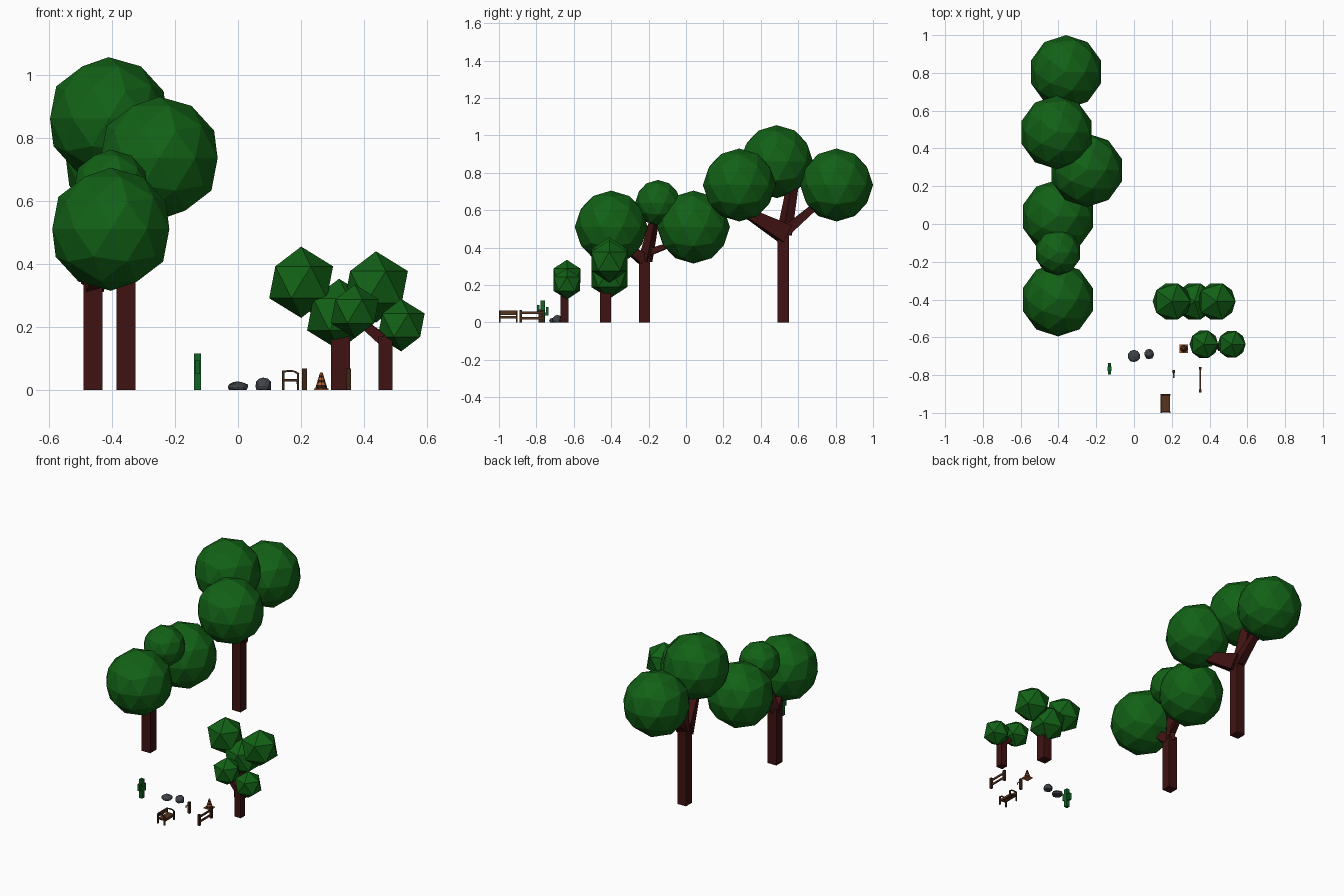
import bpy, bmesh, math, random
from mathutils import Vector, Matrix

random.seed(3)

def material(name, r, g, b):
    m = bpy.data.materials.new(name)
    m.diffuse_color = (r, g, b, 1)
    return m

LEAF = material("leaf", 0.006, 0.12, 0.008)
BARK = material("bark", 0.05, 0.006, 0.006)
CACTUS = material("cactus_green", 0.006, 0.12, 0.02)
WOOD = material("wood", 0.09, 0.035, 0.012)
DARK_WOOD = material("dark_wood", 0.05, 0.018, 0.008)
STONE = material("stone", 0.05, 0.055, 0.065)
ORANGE = material("orange", 0.45, 0.12, 0.03)
BLACK = material("dark_band", 0.03, 0.01, 0.008)
METAL = material("metal", 0.2, 0.2, 0.2)

def finish(name, bm, mat):
    mesh = bpy.data.meshes.new(name)
    bm.to_mesh(mesh)
    bm.free()
    mesh.materials.append(mat)
    ob = bpy.data.objects.new(name, mesh)
    bpy.context.collection.objects.link(ob)
    return ob

def add_box(bm, lo, hi):
    lo, hi = Vector(lo), Vector(hi)
    mat = Matrix.Translation((lo + hi) / 2) @ Matrix.Diagonal((hi - lo).to_4d())
    mat[3][3] = 1
    bmesh.ops.create_cube(bm, size=1, matrix=mat)

def boxes(name, mat, parts):
    bm = bmesh.new()
    for lo, hi in parts:
        add_box(bm, lo, hi)
    return finish(name, bm, mat)

def prism(bm, a, b, r0, r1, sides=4):
    # tapered beam from a to b; r is half the side width when square
    a, b = Vector(a), Vector(b)
    d = b - a
    k = math.sqrt(2) if sides == 4 else 1
    rot = d.to_track_quat('Z', 'Y').to_matrix().to_4x4()
    mat = Matrix.Translation((a + b) / 2) @ rot @ Matrix.Rotation(math.pi / 4, 4, 'Z')
    bmesh.ops.create_cone(bm, cap_ends=True, segments=sides, radius1=r0 * k,
                          radius2=r1 * k, depth=d.length, matrix=mat)

def tree(name, x, y, half, top, leaves, branches, detail):
    bm = bmesh.new()
    add_box(bm, (x - half, y - half, 0), (x + half, y + half, top))
    for a, b, r0, r1 in branches:
        prism(bm, a, b, r0, r1)
    finish(name + "_trunk", bm, BARK)
    for i, (lx, ly, lz, r) in enumerate(leaves):
        bm = bmesh.new()
        bmesh.ops.create_icosphere(bm, subdivisions=detail, radius=r,
                                   matrix=Matrix.Translation((lx, ly, lz)))
        finish(f"{name}_foliage_{i + 1}", bm, LEAF)

# Tall back tree
tree("tall_tree", -0.355, 0.52, 0.03, 0.50,
     [(-0.36, 0.805, 0.735, 0.195), (-0.41, 0.485, 0.86, 0.195), (-0.25, 0.285, 0.735, 0.195)],
     [((-0.355, 0.53, 0.475), (-0.29, 0.33, 0.585), 0.05, 0.025),
      ((-0.355, 0.525, 0.47), (-0.39, 0.575, 0.76), 0.03, 0.022),
      ((-0.355, 0.525, 0.48), (-0.36, 0.70, 0.63), 0.028, 0.018)], 2)

# Middle tree
tree("middle_tree", -0.46, -0.222, 0.03, 0.35,
     [(-0.403, -0.40, 0.51, 0.195), (-0.403, 0.04, 0.51, 0.195), (-0.403, -0.15, 0.64, 0.122)],
     [((-0.46, -0.225, 0.335), (-0.42, -0.34, 0.42), 0.03, 0.018),
      ((-0.46, -0.217, 0.33), (-0.42, -0.165, 0.57), 0.027, 0.018),
      ((-0.46, -0.21, 0.37), (-0.41, -0.06, 0.425), 0.018, 0.012)], 2)

# Two small trees
tree("small_tree", 0.325, -0.43, 0.03, 0.20,
     [(0.20, -0.41, 0.342, 0.113), (0.437, -0.41, 0.327, 0.113), (0.32, -0.41, 0.24, 0.113)],
     [((0.32, -0.425, 0.17), (0.22, -0.41, 0.28), 0.025, 0.012),
      ((0.33, -0.425, 0.17), (0.42, -0.41, 0.27), 0.025, 0.012)], 1)
tree("tiny_tree", 0.467, -0.65, 0.022, 0.17,
     [(0.37, -0.637, 0.25, 0.085), (0.517, -0.637, 0.206, 0.083)],
     [((0.465, -0.65, 0.155), (0.385, -0.64, 0.22), 0.018, 0.012),
      ((0.467, -0.65, 0.155), (0.505, -0.64, 0.195), 0.02, 0.012)], 1)

# Cactus with two upturned arms
boxes("cactus", CACTUS, [
    ((-0.140, -0.777, 0), (-0.118, -0.755, 0.117)),
    ((-0.137, -0.757, 0.038), (-0.121, -0.735, 0.054)),
    ((-0.137, -0.749, 0.054), (-0.121, -0.735, 0.082)),
    ((-0.137, -0.797, 0.052), (-0.121, -0.775, 0.066)),
    ((-0.137, -0.797, 0.066), (-0.121, -0.783, 0.094))])

# Rocks, flat underneath
for i, (x, y, r, h) in enumerate([(0.0, -0.70, 0.033, 0.028), (0.08, -0.688, 0.027, 0.04)]):
    bm = bmesh.new()
    bmesh.ops.create_icosphere(bm, subdivisions=2, radius=1)
    for v in bm.verts:
        k = random.uniform(0.92, 1.05)
        v.co = Vector((x + v.co.x * r * k, y + v.co.y * r * k,
                       min(h, max(0, h * (0.35 + 0.65 * v.co.z * k)))))
    bmesh.ops.remove_doubles(bm, verts=bm.verts, dist=0.0005)
    finish(f"rock_{i + 1}", bm, STONE)

# Bench facing +x
boxes("bench_slats", WOOD, [
    ((0.146, -0.993, 0.028), (0.190, -0.907, 0.035)),
    ((0.140, -0.993, 0.040), (0.147, -0.907, 0.063)),
    ((0.185, -0.993, 0.020), (0.190, -0.907, 0.035))])
bm = bmesh.new()
for y in (-0.996, -0.904):
    add_box(bm, (0.140, y - 0.004, 0), (0.147, y + 0.004, 0.062))
    add_box(bm, (0.187, y - 0.004, 0), (0.194, y + 0.004, 0.052))
    add_box(bm, (0.140, y - 0.003, 0.028), (0.194, y + 0.003, 0.035))
    arm = [(0.141, 0.057), (0.155, 0.061), (0.178, 0.060), (0.193, 0.051)]
    for p, q in zip(arm, arm[1:]):
        prism(bm, (p[0], y, p[1]), (q[0], y, q[1]), 0.003, 0.003)
finish("bench_frame", bm, DARK_WOOD)

# Water post with spout
boxes("water_post", DARK_WOOD, [((0.203, -0.788, 0), (0.218, -0.773, 0.069))])
bm = bmesh.new()
prism(bm, (0.2105, -0.785, 0.056), (0.2105, -0.815, 0.056), 0.003, 0.003, 6)
prism(bm, (0.2105, -0.813, 0.058), (0.2105, -0.813, 0.046), 0.003, 0.003, 6)
finish("water_spout", bm, METAL)

# Fence section
boxes("fence_posts", DARK_WOOD, [((0.344, y - 0.007, 0), (0.358, y + 0.007, 0.068))
                                 for y in (-0.884, -0.764)])
boxes("fence_rails", WOOD, [((0.348, -0.884, z - 0.006), (0.354, -0.764, z + 0.006))
                            for z in (0.022, 0.052)])

# Striped cone on a thin base
cx, cy = 0.264, -0.66
boxes("cone_base", ORANGE, [((cx - 0.023, cy - 0.023, 0), (cx + 0.023, cy + 0.023, 0.005))])
levels = [0.005, 0.016, 0.024, 0.033, 0.040, 0.047, 0.056]
radius = lambda z: 0.021 - 0.017 * z / 0.056
for i, (z0, z1) in enumerate(zip(levels, levels[1:])):
    bm = bmesh.new()
    prism(bm, (cx, cy, z0), (cx, cy, z1), radius(z0), radius(z1), 8)
    finish(f"cone_band_{i + 1}", bm, BLACK if i % 2 == 0 else ORANGE)
